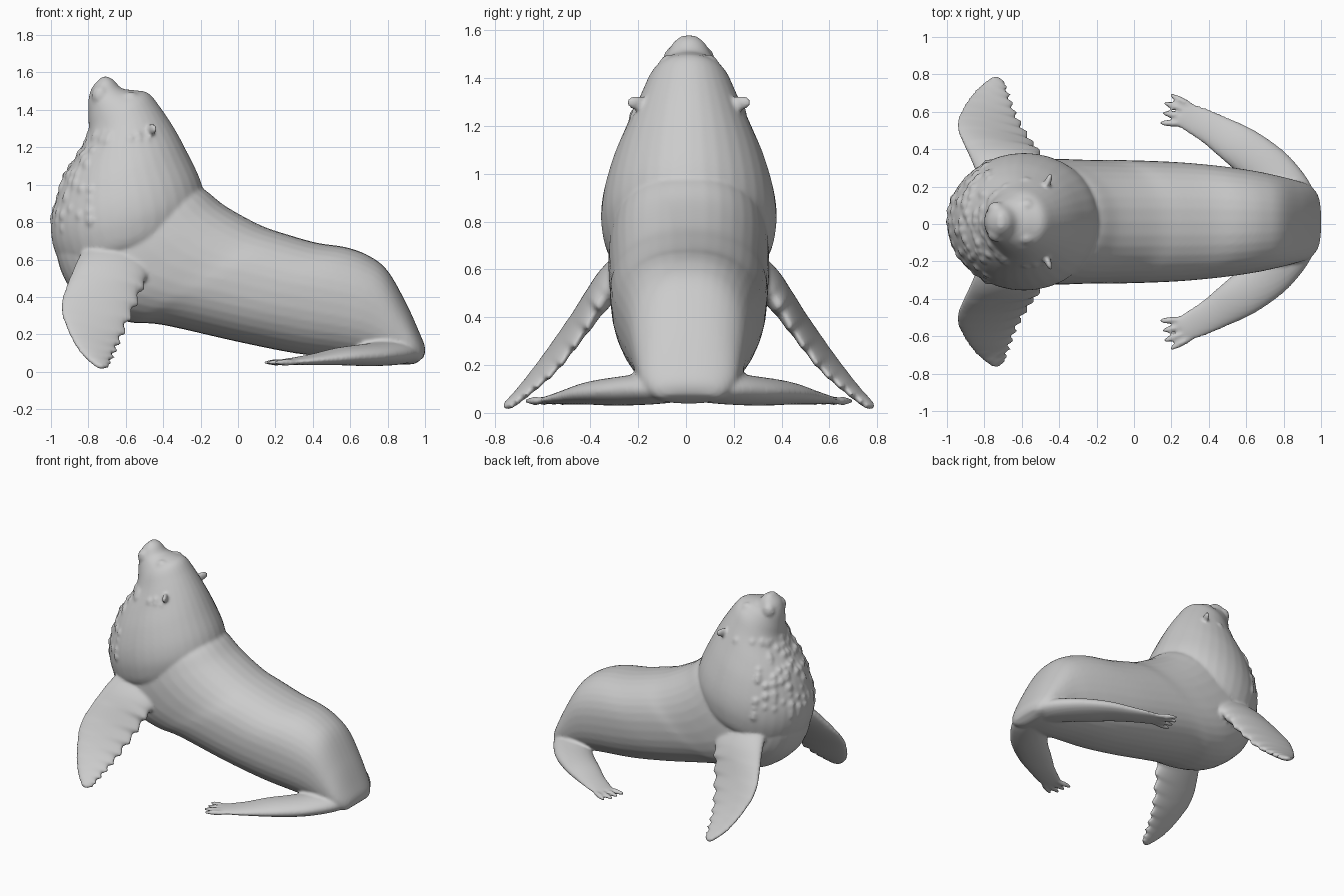
import bpy, bmesh, math, random
from mathutils import Vector, Matrix, Quaternion

if "Cube" in bpy.data.objects:
    bpy.data.objects.remove(bpy.data.objects["Cube"])

random.seed(4)
bm = bmesh.new()


def spline(a, b, c, d, t):
    return 0.5 * (2*b + (c - a)*t + (2*a - 5*b + 4*c - d)*t*t + (3*b - a - 3*c + d)*t**3)


def skin(secs, side=1, steps=6, n=36, power=2.0, fringe=0.0):
    """Loft closed rings; a section is (edge A, edge B, half-thickness vector)."""
    secs = [tuple(Vector(v) for v in s) for s in secs]
    last, rings, verts = len(secs) - 1, [], []
    for i in range(last * steps + 1):
        k = min(i // steps, last - 1)
        t = i / steps - k
        q = [secs[max(0, min(last, k + j))] for j in (-1, 0, 1, 2)]
        a, b, h = (spline(q[0][c], q[1][c], q[2][c], q[3][c], t) for c in range(3))
        if fringe and steps < i < last * steps - 3:
            b = b + (b - a).normalized() * fringe * (((i % 4) / 3) - 0.5)
        ring = []
        for j in range(n):
            u = 2 * math.pi * j / n
            c, s = (math.copysign(abs(f) ** (2 / power), f) for f in (math.cos(u), math.sin(u)))
            p = (a + b) / 2 + (a - b) / 2 * c + h * s
            ring.append(bm.verts.new((p.x, p.y * side, p.z)))
        rings.append(ring)
        verts += ring
    for r0, r1 in zip(rings, rings[1:]):
        for j in range(n):
            bm.faces.new((r0[j], r0[(j+1) % n], r1[(j+1) % n], r1[j]))
    bm.faces.new(rings[0])
    bm.faces.new(rings[-1])
    return verts


def blob(loc, size, rot=Quaternion()):
    m = Matrix.LocRotScale(Vector(loc), rot, Vector(size))
    bmesh.ops.create_icosphere(bm, subdivisions=2, radius=1, matrix=m)


def upright(rows):
    """Side-profile rows: back x, z, belly x, z, half width."""
    return [((ax, 0, az), (bx, 0, bz), (0, w, 0)) for ax, az, bx, bz, w in rows]


# head and heavy mane, from nose tip down to the shoulder fold
mane = skin(upright([
    (-.70, 1.58, -.73, 1.575, .03), (-.665, 1.56, -.78, 1.52, .07),
    (-.62, 1.515, -.80, 1.45, .10), (-.55, 1.505, -.80, 1.36, .135),
    (-.48, 1.49, -.80, 1.28, .17), (-.42, 1.42, -.83, 1.20, .205),
    (-.34, 1.30, -.92, 1.06, .265), (-.27, 1.17, -.97, .93, .32),
    (-.20, 1.02, -1.0, .79, .36), (-.18, .90, -.985, .66, .365),
    (-.22, .77, -.93, .56, .33), (-.30, .70, -.85, .54, .22)]))

# torso, belly and rump
skin(upright([
    (-.22, 1.0, -.96, .68, .28), (-.16, .96, -.965, .60, .32),
    (-.08, .895, -.90, .45, .335), (.02, .835, -.75, .32, .335),
    (.14, .775, -.58, .265, .33), (.26, .735, -.40, .25, .33),
    (.42, .69, 0, .16, .32), (.58, .665, .30, .10, .30),
    (.70, .62, .55, .07, .275), (.80, .54, .70, .05, .25),
    (.90, .365, .80, .04, .225), (.97, .21, .88, .04, .20),
    (1.0, .13, .93, .04, .16), (.995, .08, .96, .05, .12)]), power=2.3)

# shaggy tufts on throat and chest, with a collar row under the jaw
spots = [v.co.copy() for v in mane if
         (v.co.x < -.78 and .75 < v.co.z < 1.25) or (v.co.x < -.48 and abs(v.co.z - 1.255) < .025)]
for p in random.sample(spots, min(len(spots), 110)):
    out = Vector((p.x + .5, p.y, (p.z - 1.0) * .3)).normalized()
    k = random.uniform(.7, 1.1)
    blob(p - out * .008, (.018 * k, .028 * k, .034 * k), out.to_track_quat('X', 'Z'))

for s in (1, -1):
    # front flippers: leading edge, trailing edge, thickness
    fore = [((-.82, .20, .66), (-.44, .20, .60), .09), ((-.87, .33, .57), (-.49, .34, .50), .065),
            ((-.945, .50, .37), (-.555, .44, .34), .038), ((-.92, .60, .24), (-.62, .55, .19), .028),
            ((-.85, .70, .11), (-.66, .65, .10), .023), ((-.77, .765, .035), (-.69, .73, .04), .019),
            ((-.735, .775, .02), (-.71, .765, .02), .012)]
    skin([(a, b, Vector((0, .74, .67)) * t) for a, b, t in fore], s, steps=8, fringe=.035)

    # hind flippers folded forward along the ground
    hind = [((.98, .06, .095), (.78, .03, .095), .05), ((.945, .20, .10), (.70, .12, .10), .065),
            ((.82, .36, .09), (.58, .24, .09), .06), ((.65, .485, .08), (.47, .335, .085), .048),
            ((.48, .565, .065), (.37, .42, .07), .032), ((.36, .615, .055), (.28, .48, .06), .021),
            ((.29, .635, .052), (.22, .52, .055), .016)]
    skin([(a, b, (0, 0, t)) for a, b, t in hind], s)

    # toes
    for (bx, by), (tx, ty) in (((.34, .60), (.185, .685)), ((.32, .58), (.15, .64)),
                               ((.30, .55), (.145, .585)), ((.29, .52), (.13, .53))):
        d = Vector((tx - bx, (ty - by) * s, 0))
        blob(((tx + bx) / 2, (ty + by) / 2 * s, .05), (d.length / 2, .02, .018),
             d.to_track_quat('X', 'Z'))

    # ears
    d = Vector((.03, .07 * s, .012))
    blob((-.46, .215 * s, 1.295), (.05, .018, .032), d.to_track_quat('X', 'Z'))
    # whisker pads, brows
    blob((-.735, .06 * s, 1.475), (.05, .05, .06))
    blob((-.575, .085 * s, 1.455), (.05, .04, .045))

# fuse everything into one smooth skin
bmesh.ops.recalc_face_normals(bm, faces=bm.faces)
mesh = bpy.data.meshes.new("sea_lion_body")
bm.to_mesh(mesh)
bm.free()
body = bpy.data.objects.new("sea_lion_body", mesh)
bpy.context.collection.objects.link(body)
body.location.y = .012
fuse = body.modifiers.new("fuse", 'REMESH')
fuse.mode = 'VOXEL'
fuse.voxel_size = .011
fuse.use_smooth_shade = True
soften = body.modifiers.new("soften", 'SMOOTH')
soften.factor = .5
soften.iterations = 4

# eyes, half sunk below the brows
for s, label in ((1, "left"), (-1, "right")):
    bpy.ops.mesh.primitive_uv_sphere_add(segments=20, ring_count=12, radius=.022,
                                         location=(-.625, .012 + .112 * s, 1.435))
    bpy.context.object.name = "eye_" + label
    bpy.ops.object.shade_smooth()
